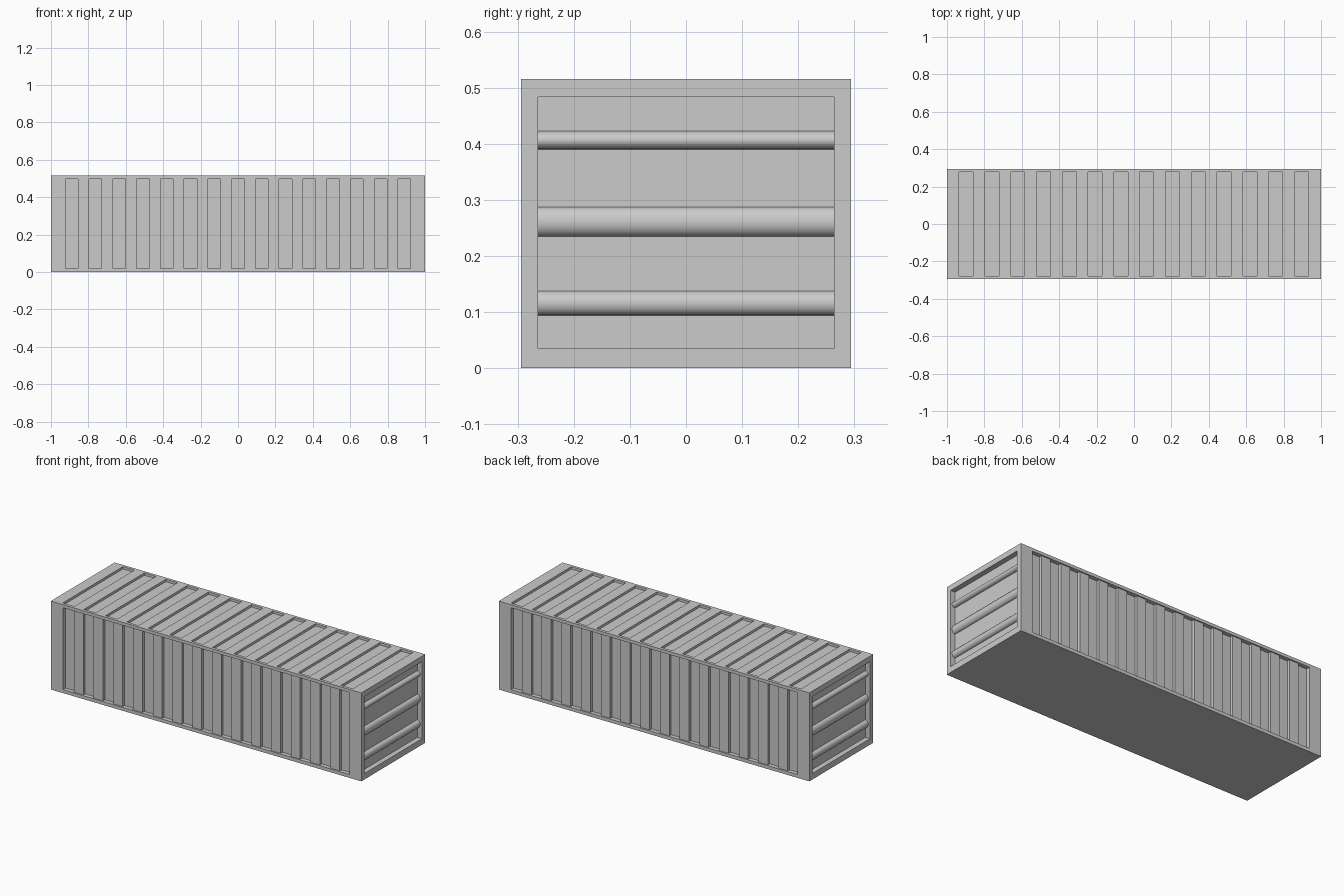
import bpy, bmesh, math
from mathutils import Vector

if "Cube" in bpy.data.objects:
    bpy.data.objects.remove(bpy.data.objects["Cube"])

L, W, H = 1.0, 0.294, 0.515      # half length, half width, height


def prism(bm, pts, sweep):
    """Closed prism: polygon of 3D points swept along a vector."""
    face = bm.faces.new([bm.verts.new(p) for p in pts])
    ext = bmesh.ops.extrude_face_region(bm, geom=[face])
    verts = [g for g in ext["geom"] if isinstance(g, bmesh.types.BMVert)]
    bmesh.ops.translate(bm, vec=Vector(sweep), verts=verts)


def make(name, bm):
    bmesh.ops.recalc_face_normals(bm, faces=bm.faces[:])
    me = bpy.data.meshes.new(name)
    bm.to_mesh(me)
    bm.free()
    ob = bpy.data.objects.new(name, me)
    bpy.context.collection.objects.link(ob)
    return ob


# Plain container block
bm = bmesh.new()
prism(bm, [(-L, -W, 0), (L, -W, 0), (L, W, 0), (-L, W, 0)], (0, 0, H))
body = make("container_body", bm)

# All recesses are collected in one cutter
bm = bmesh.new()

# Long sides: recessed panel with square corrugations
side = []
x = -0.9225
for i in range(15):
    side += [(x, 0.270), (x + 0.067, 0.270)]
    x += 0.067
    if i < 14:
        side += [(x, 0.287), (x + 0.06, 0.287)]
        x += 0.06
side += [(x, 0.34), (-0.9225, 0.34)]
for s in (-1, 1):
    prism(bm, [(s * px, s * py, 0.02) for px, py in side], (0, 0, 0.477))

# Roof: shallow cross grooves
for i in range(14):
    x0 = -0.935 + i * 0.1379
    prism(bm, [(x0, -0.277, 0.501), (x0 + 0.075, -0.277, 0.501),
               (x0 + 0.075, 0.277, 0.501), (x0, 0.277, 0.501)], (0, 0, 0.06))

# Ends: recessed panel with rounded horizontal bars
end = [(0.97, 0.035)]
for lo, hi in ((0.094, 0.138), (0.235, 0.287), (0.39, 0.423)):
    mid, r = (lo + hi) / 2, (hi - lo) / 2
    for k in range(11):
        a = math.pi * k / 10
        end.append((0.97 + 0.02 * math.sin(a), mid - r * math.cos(a)))
end += [(0.97, 0.483), (1.05, 0.483), (1.05, 0.035)]
for s in (-1, 1):
    prism(bm, [(s * px, -0.264, pz) for px, pz in end], (0, 0.528, 0))

cutter = make("recess_cutter", bm)
cutter.hide_render = True

# Carve the recesses, then drop the cutter
mod = body.modifiers.new("recesses", "BOOLEAN")
mod.operation = "DIFFERENCE"
mod.solver = "EXACT"
mod.object = cutter
bpy.context.view_layer.objects.active = body
body.select_set(True)
bpy.ops.object.modifier_apply(modifier=mod.name)
bpy.data.objects.remove(cutter)
bpy.ops.object.shade_smooth_by_angle(angle=math.radians(35))
